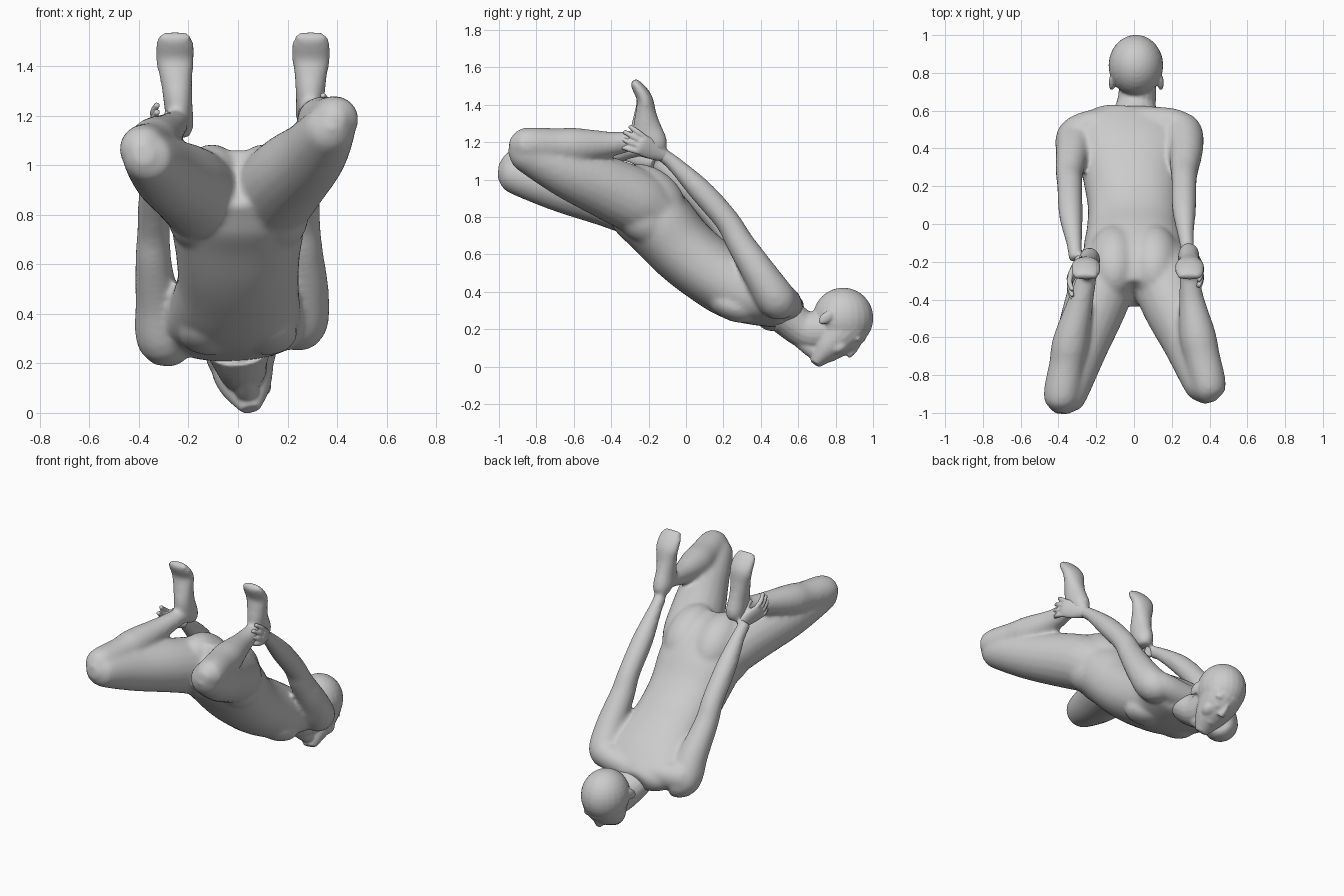
import bpy, bmesh, math
from mathutils import Vector, Matrix

X = Vector((1, 0, 0))


def loft(bm, rows, side=X, n=20, steps=5, p=1.0):
    """Smooth tube through rows of (x, y, z, half width, half depth)."""
    rows = [Vector(r) for r in rows]
    pts = []
    for i in range(len(rows) - 1):
        a, b, c, d = rows[max(i - 1, 0)], rows[i], rows[i + 1], rows[min(i + 2, len(rows) - 1)]
        for k in range(steps):
            t = k / steps
            pts.append(0.5 * (2 * b + (c - a) * t + (2 * a - 5 * b + 4 * c - d) * t * t
                              + (3 * b - a - 3 * c + d) * t ** 3))
    pts.append(rows[-1])
    rings = []
    for i, q in enumerate(pts):
        t = (Vector(pts[min(i + 1, len(pts) - 1)][:3]) - Vector(pts[max(i - 1, 0)][:3])).normalized()
        s = (side - side.dot(t) * t).normalized()
        nrm = t.cross(s)
        ring = []
        for k in range(n):
            ca, sa = math.cos(2 * math.pi * k / n), math.sin(2 * math.pi * k / n)
            u = math.copysign(abs(ca) ** p, ca) * q[3]
            v = math.copysign(abs(sa) ** p, sa) * q[4]
            ring.append(bm.verts.new(Vector(q[:3]) + s * u + nrm * v))
        rings.append(ring)
    for r0, r1 in zip(rings, rings[1:]):
        for k in range(n):
            bm.faces.new((r0[k], r0[(k + 1) % n], r1[(k + 1) % n], r1[k]))
    bm.faces.new(rings[0][::-1])
    bm.faces.new(rings[-1])


def limb(bm, rows, side=X):
    """Round tube from (x, y, z, radius) rows."""
    loft(bm, [(*r, r[3]) for r in rows], side)


def ball(bm, c, r, tilt=0.0):
    m = Matrix.Translation(c) @ Matrix.Rotation(tilt, 4, 'X') @ Matrix.Diagonal((*r, 1))
    bmesh.ops.create_uvsphere(bm, u_segments=24, v_segments=16, radius=1, matrix=m)


def finish(bm, name, voxel, smooth):
    """Fuse the overlapping volumes into one smooth skin."""
    bmesh.ops.recalc_face_normals(bm, faces=bm.faces)
    me = bpy.data.meshes.new(name)
    bm.to_mesh(me)
    bm.free()
    ob = bpy.data.objects.new(name, me)
    bpy.context.collection.objects.link(ob)
    rm = ob.modifiers.new("fuse", 'REMESH')
    rm.mode, rm.voxel_size, rm.use_smooth_shade = 'VOXEL', voxel, True
    sm = ob.modifiers.new("soften", 'SMOOTH')
    sm.factor, sm.iterations = 0.5, smooth


# Torso, from neck base down to the crotch
body = bmesh.new()
loft(body, [(0.0, 0.595, 0.28, 0.15, 0.07), (-0.01, 0.54, 0.305, 0.26, 0.105),
            (-0.02, 0.42, 0.36, 0.285, 0.15), (-0.01, 0.26, 0.43, 0.262, 0.18),
            (0, 0.10, 0.53, 0.245, 0.18), (0, -0.03, 0.64, 0.25, 0.185),
            (0, -0.15, 0.775, 0.268, 0.195), (0, -0.26, 0.875, 0.24, 0.19),
            (0, -0.37, 0.95, 0.14, 0.135)], n=32, p=0.9)
# Shoulder girdle
limb(body, [(-0.31, 0.48, 0.32, 0.09), (-0.22, 0.52, 0.335, 0.085), (-0.01, 0.545, 0.32, 0.08),
            (0.19, 0.53, 0.345, 0.085), (0.26, 0.495, 0.365, 0.09)], Vector((0, 0, 1)))
for sx in (-1, 1):
    ball(body, (sx * 0.105, -0.20, 0.90), (0.14, 0.22, 0.16), -0.65)  # buttocks
    ball(body, (sx * 0.12, 0.25, 0.325), (0.12, 0.14, 0.08), -0.4)    # chest muscles
    ball(body, (sx * 0.16, -0.23, 0.80), (0.125, 0.17, 0.13), -0.7)   # hip creases

# Arms reaching back to the ankles
limb(body, [(0.20, 0.52, 0.34, 0.08), (0.255, 0.485, 0.36, 0.105), (0.275, 0.40, 0.49, 0.092),
            (0.267, 0.29, 0.66, 0.075), (0.265, 0.22, 0.78, 0.067), (0.265, 0.08, 0.94, 0.064),
            (0.275, -0.07, 1.09, 0.042), (0.285, -0.14, 1.14, 0.038)])
limb(body, [(-0.24, 0.51, 0.29, 0.085), (-0.30, 0.46, 0.30, 0.11), (-0.325, 0.38, 0.45, 0.09),
            (-0.342, 0.27, 0.62, 0.073), (-0.34, 0.20, 0.74, 0.067), (-0.335, 0.05, 0.91, 0.063),
            (-0.315, -0.11, 1.05, 0.042), (-0.31, -0.19, 1.10, 0.038)])

# Thighs
limb(body, [(0.12, -0.10, 0.77, 0.12), (0.14, -0.24, 0.87, 0.17), (0.205, -0.42, 0.955, 0.167),
            (0.295, -0.63, 1.04, 0.142), (0.36, -0.82, 1.13, 0.112), (0.38, -0.89, 1.16, 0.09),
            (0.39, -0.94, 1.18, 0.035)])
limb(body, [(-0.12, -0.10, 0.76, 0.12), (-0.14, -0.24, 0.855, 0.17), (-0.20, -0.42, 0.915, 0.167),
            (-0.285, -0.66, 0.965, 0.142), (-0.35, -0.88, 1.02, 0.112), (-0.375, -0.96, 1.035, 0.088),
            (-0.38, -1.005, 1.04, 0.035)])

# Shins folded back over the thighs
limb(body, [(0.40, -0.945, 1.185, 0.03), (0.395, -0.90, 1.185, 0.078), (0.392, -0.84, 1.185, 0.094),
            (0.36, -0.70, 1.18, 0.095), (0.335, -0.58, 1.18, 0.096), (0.305, -0.40, 1.19, 0.067),
            (0.295, -0.27, 1.21, 0.053), (0.295, -0.18, 1.21, 0.05)])
limb(body, [(-0.385, -1.0, 1.05, 0.03), (-0.385, -0.96, 1.055, 0.075), (-0.382, -0.90, 1.065, 0.097),
            (-0.355, -0.74, 1.08, 0.094), (-0.335, -0.62, 1.10, 0.096), (-0.285, -0.42, 1.14, 0.069),
            (-0.25, -0.28, 1.17, 0.053), (-0.235, -0.20, 1.17, 0.05)])

# Feet pointing up, soles to the rear: heel to toe
for x0, x1, drop in ((0.29, 0.295, 0.0), (-0.235, -0.255, 0.035)):
    rows = []
    for y, z, w, d, f in ((-0.155, 1.145, 0.035, 0.035, 0), (-0.16, 1.19, 0.056, 0.064, 0),
                          (-0.205, 1.27, 0.058, 0.076, 0.3), (-0.215, 1.36, 0.066, 0.056, 0.7),
                          (-0.22, 1.43, 0.079, 0.043, 1), (-0.255, 1.49, 0.079, 0.034, 1),
                          (-0.285, 1.528, 0.062, 0.022, 1)):
        rows.append((x0 + (x1 - x0) * f, y - drop * 0.7 * (1 - f), z - drop * (1 - f), w, d))
    loft(body, rows)
finish(body, "body", 0.013, 10)

# Hands wrapped round the outside of the ankles
for name, sx, off in (("hand_right", 1, Vector((0, 0, 0))),
                      ("hand_left", -1, Vector((0.015, -0.05, -0.04)))):
    bm = bmesh.new()
    at = lambda x, y, z: Vector((sx * x, y, z)) + off
    across = Vector((0, 0.45, 0.9))
    loft(bm, [(*at(0.285, -0.12, 1.13), 0.036, 0.032), (*at(0.32, -0.18, 1.16), 0.054, 0.026),
              (*at(0.35, -0.235, 1.185), 0.056, 0.021), (*at(0.352, -0.255, 1.193), 0.046, 0.016)],
         side=across)
    for s, ln in ((-0.042, 0.09), (-0.014, 0.115), (0.014, 0.12), (0.042, 0.105)):
        b = at(0.35, -0.235, 1.185) + across * s
        along = Vector((0, -0.9, 0.45)) + across * s * 4
        limb(bm, [(*b, 0.014), (*(b + along * ln * 0.5 + X * sx * 0.006), 0.0145),
                  (*(b + along * ln - X * sx * 0.01), 0.012)])
    limb(bm, [(*at(0.31, -0.16, 1.18), 0.018), (*at(0.30, -0.20, 1.235), 0.016),
              (*at(0.30, -0.235, 1.25), 0.013)])                     # thumb
    finish(bm, name, 0.006, 3)

# Head: skull, jaw, neck and face, looking down
head = bmesh.new()
ball(head, (0.01, 0.84, 0.26), (0.145, 0.162, 0.162))
loft(head, [(0.012, 0.87, 0.23, 0.13, 0.125), (0.02, 0.81, 0.165, 0.123, 0.12),
            (0.033, 0.755, 0.10, 0.10, 0.085), (0.043, 0.715, 0.05, 0.068, 0.052),
            (0.05, 0.69, 0.014, 0.04, 0.03)])
loft(head, [(0, 0.53, 0.27, 0.14, 0.10), (0.01, 0.62, 0.205, 0.108, 0.10),
            (0.018, 0.69, 0.19, 0.10, 0.11), (0.02, 0.78, 0.20, 0.10, 0.10)])
limb(head, [(0.0, 0.50, 0.25, 0.05), (0.02, 0.61, 0.16, 0.055), (0.035, 0.68, 0.095, 0.05),
            (0.04, 0.72, 0.07, 0.04)])                               # throat
loft(head, [(0.028, 0.925, 0.135, 0.014, 0.018), (0.032, 0.893, 0.09, 0.017, 0.023),
            (0.035, 0.86, 0.06, 0.026, 0.022)])                      # nose
ball(head, (0.042, 0.785, 0.047), (0.038, 0.026, 0.018), 0.5)        # lips
for sx in (-1, 1):
    ball(head, (0.027 + sx * 0.048, 0.918, 0.15), (0.04, 0.02, 0.02), 0.6)     # brows
    ball(head, (0.03 + sx * 0.045, 0.878, 0.11), (0.022, 0.02, 0.018))         # eyes
    ball(head, (0.012 + sx * 0.13, 0.748, 0.262), (0.016, 0.048, 0.028), 0.7)  # ears
    ball(head, (0.033 + sx * 0.052, 0.82, 0.103), (0.05, 0.055, 0.035), 0.5)   # cheeks
finish(head, "head", 0.008, 5)
